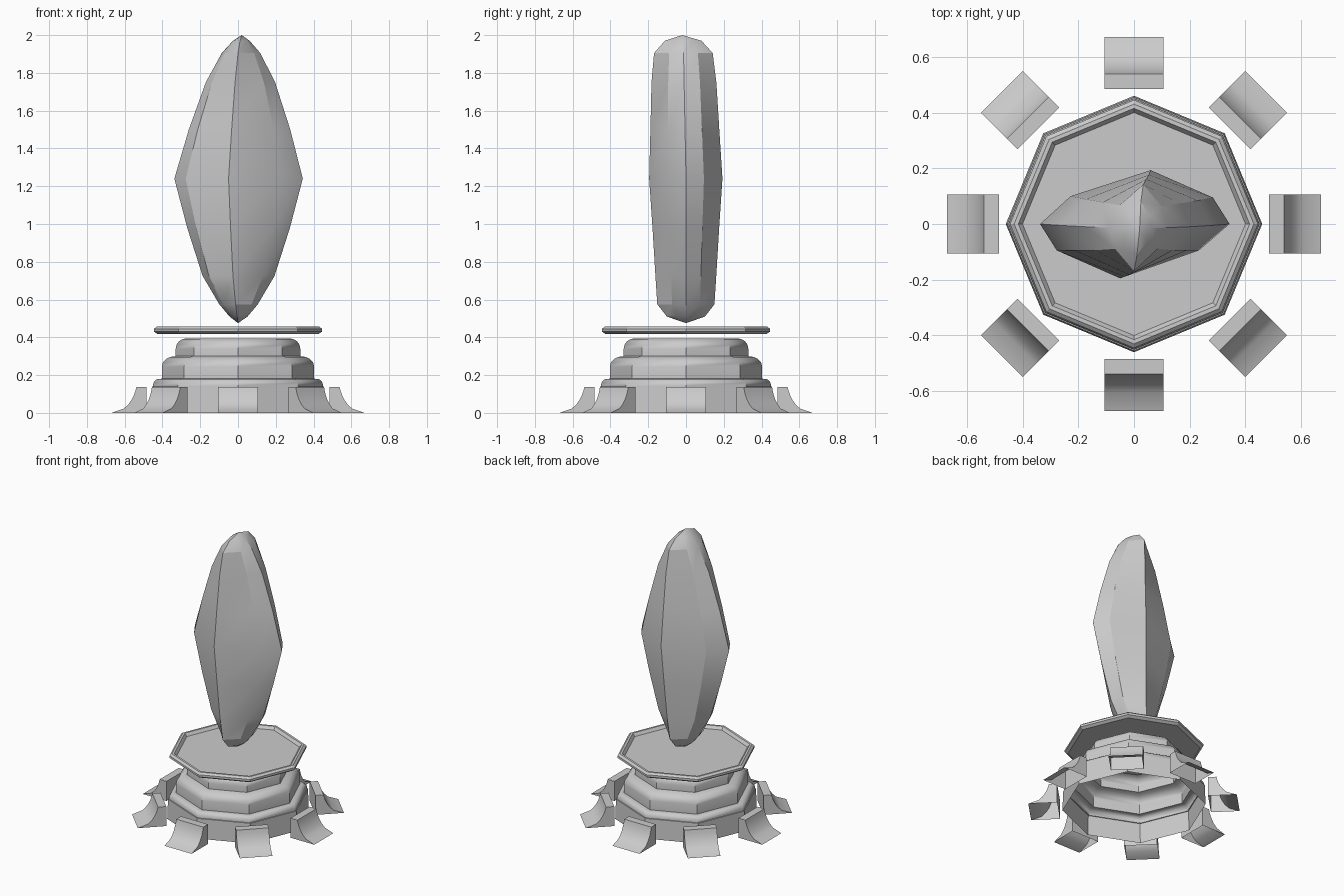
import bpy, bmesh, math
from mathutils import Matrix

if "Cube" in bpy.data.objects:
    bpy.data.objects.remove(bpy.data.objects["Cube"])

def finish(name, bm, angle):
    bmesh.ops.remove_doubles(bm, verts=bm.verts, dist=1e-5)
    bmesh.ops.recalc_face_normals(bm, faces=bm.faces)
    me = bpy.data.meshes.new(name)
    bm.to_mesh(me)
    bm.free()
    ob = bpy.data.objects.new(name, me)
    bpy.context.collection.objects.link(ob)
    bpy.ops.object.select_all(action='DESELECT')
    bpy.context.view_layer.objects.active = ob
    ob.select_set(True)
    bpy.ops.object.shade_smooth_by_angle(angle=math.radians(angle))
    return ob

def loft(bm, rings):
    """Bridge closed rings of equal length."""
    rows = [[bm.verts.new(p) for p in r] for r in rings]
    n = len(rows[0])
    for a, b in zip(rows, rows[1:]):
        for i in range(n):
            j = (i + 1) % n
            bm.faces.new((a[i], a[j], b[j], b[i]))
    return rows

def octagon(r, z):
    return [(r * math.cos(i * math.pi / 4), r * math.sin(i * math.pi / 4), z) for i in range(8)]

def rounded(r, z0, z1, dr, dz):
    """Tier wall ending in a quarter-round shoulder."""
    arc = [(r - dr * (1 - math.cos(t)), z1 - dz + dz * math.sin(t))
           for t in (k * math.pi / 8 for k in range(5))]
    return [(r, z0)] + arc

# Stepped octagonal base, open underneath
profile = ([(0.46, 0), (0.455, 0.14)] + rounded(0.45, 0.141, 0.18, 0.03, 0.035)
           + rounded(0.403, 0.181, 0.30, 0.07, 0.055)
           + rounded(0.33, 0.301, 0.395, 0.06, 0.055))
bm = bmesh.new()
loft(bm, [octagon(r, z) for r, z in profile])
finish("stepped_base", bm, 40)

# Floating dish with raised rim
bm = bmesh.new()
rows = loft(bm, [octagon(r, z) for r, z in
                 [(0.425, 0.417), (0.445, 0.43), (0.445, 0.445), (0.43, 0.457), (0.415, 0.457), (0.4, 0.437)]])
bm.faces.new(rows[0])
bm.faces.new(rows[-1])
finish("floating_dish", bm, 20)

# Ring of eight concave feet, open underneath
bm = bmesh.new()
outline = [(0.485, 0), (0.485, 0.138)] + [
    (0.67 - 0.132 * math.sin(t), 0.138 * (1 - math.cos(t)))
    for t in (math.acos(1 - (6 - k) / 6 * 0.75) for k in range(7))]
# rescale the curve so it meets the flat top
x1, z1 = outline[2]
outline[2:] = [(0.67 - (0.67 - x) * 0.132 / (0.67 - x1), z * 0.138 / z1) for x, z in outline[2:]]
for i in range(8):
    rot = Matrix.Rotation(i * math.pi / 4, 4, 'Z')
    left = [bm.verts.new((x, -0.106, z)) for x, z in outline]
    right = [bm.verts.new((x, 0.106, z)) for x, z in outline]
    for k in range(len(outline) - 1):
        bm.faces.new((left[k], left[k + 1], right[k + 1], right[k]))
    bm.faces.new(left)
    bm.faces.new(right[::-1])
    bmesh.ops.transform(bm, matrix=rot, verts=left + right)
finish("feet", bm, 30)

# Crystal: eight-sided section scaled separately in x and y up the height
section = [(0.34, 0), (0.28, 0.095), (0.057, 0.193), (-0.23, 0.1),
           (-0.34, 0), (-0.28, -0.095), (-0.053, -0.195), (0.23, -0.095)]
levels = [(0.51, 0.14, 0.52), (0.575, 0.30, 0.78), (0.725, 0.56, 0.83), (0.98, 0.80, 0.91),
          (1.24, 1, 1), (1.5, 0.79, 0.94), (1.75, 0.54, 0.885), (1.905, 0.30, 0.80), (1.97, 0.13, 0.5)]
bm = bmesh.new()
rings = []
for z, sx, sy in levels:
    up = max(0, (z - 1.24) / 0.76)
    rings.append([(x * sx + 0.003 + 0.015 * up, y * sy - 0.015 * up, z) for x, y in section])
rows = loft(bm, rings)
for row, tip in ((rows[0], (0, 0, 0.475)), (rows[-1], (0.02, -0.02, 2.0))):
    v = bm.verts.new(tip)
    for i in range(8):
        bm.faces.new((row[i], row[(i + 1) % 8], v))
finish("crystal", bm, 25)
